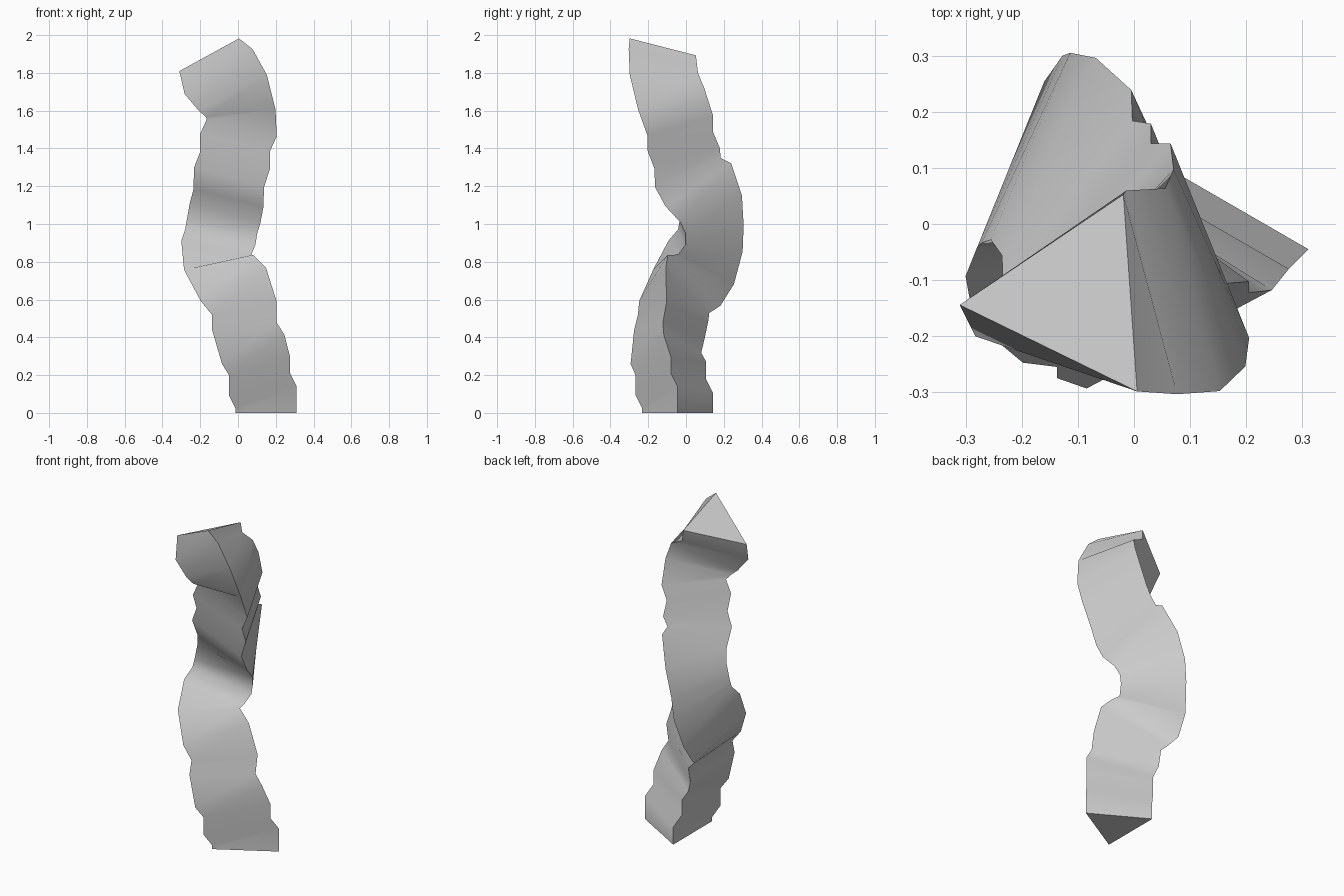
import bpy
import bmesh
from math import cos, sin, radians
from mathutils import Vector

RADIUS = 0.216
SIDES = 3

# Centre line of the stem: x, y, z and the turn of its triangular section in degrees
PATH = [
    (.095, -.045, 0, 0), (.095, -.045, .09, 0), (.06, -.08, .16, 0),
    (.06, -.08, .255, 0), (.03, -.11, .33, -2), (-.01, -.1, .435, -6),
    (-.01, -.08, .53, -6), (-.065, -.077, .63, -8), (-.125, -.03, .72, -18),
    (-.13, .04, .81, -22), (-.105, .085, .905, -24), (-.095, .09, .985, -25),
    (-.068, .08, 1.09, -30), (-.035, .025, 1.2, -38), (-.033, -.03, 1.28, -38),
    (0, -.035, 1.36, -38), (0, -.07, 1.45, -38), (.035, -.07, 1.53, -38),
    (.033, -.115, 1.63, -40), (0, -.145, 1.73, -45), (-.073, -.148, 1.815, -46),
    (-.108, -.13, 1.895, -56),
]


def make_material(name, colour):
    material = bpy.data.materials.new(name)
    material.use_nodes = True
    material.diffuse_color = colour
    shader = next(n for n in material.node_tree.nodes if n.type == 'BSDF_PRINCIPLED')
    shader.inputs["Base Color"].default_value = colour
    return material


def mitre_direction(centres, index):
    """Average direction of the path segments that meet at one centre."""
    direction = Vector()
    if index > 0:
        direction += (centres[index] - centres[index - 1]).normalized()
    if index < len(centres) - 1:
        direction += (centres[index + 1] - centres[index]).normalized()
    return direction


def section_points(centre, direction, turn, radius):
    """Triangle around the centre, tilted into the mitre plane."""
    points = []
    for side in range(SIDES):
        angle = radians(turn + side * 360 / SIDES)
        offset = Vector((cos(angle), sin(angle), 0)) * radius
        offset.z = -(direction.x * offset.x + direction.y * offset.y) / direction.z
        points.append(centre + offset)
    return points


def build_stem(name, path, material):
    centres = [Vector(point[:3]) for point in path]
    last = len(path) - 1
    bm = bmesh.new()
    rings = []
    for index, centre in enumerate(centres):
        radius = RADIUS * (0.94 if index == last else 1)
        direction = mitre_direction(centres, index)
        points = section_points(centre, direction, path[index][3], radius)
        rings.append([bm.verts.new(point) for point in points])

    # Walls between neighbouring sections
    for lower, upper in zip(rings, rings[1:]):
        for side in range(SIDES):
            after = (side + 1) % SIDES
            bm.faces.new((lower[side], lower[after], upper[after], upper[side]))

    # End caps
    bm.faces.new(reversed(rings[0]))
    bm.faces.new(rings[-1])
    bmesh.ops.recalc_face_normals(bm, faces=bm.faces)

    mesh = bpy.data.meshes.new(name)
    bm.to_mesh(mesh)
    bm.free()
    mesh.materials.append(material)
    stem = bpy.data.objects.new(name, mesh)
    bpy.context.collection.objects.link(stem)
    return stem


default_cube = bpy.data.objects.get("Cube")
if default_cube:
    bpy.data.objects.remove(default_cube, do_unlink=True)

# Winding three-sided stem
stem = build_stem("winding_stem", PATH, make_material("light_grey", (0.6, 0.6, 0.6, 1)))

# Soft bends with crisp long ridges and caps
bpy.ops.object.select_all(action='DESELECT')
stem.select_set(True)
bpy.context.view_layer.objects.active = stem
bpy.ops.object.shade_smooth_by_angle(angle=radians(60))
